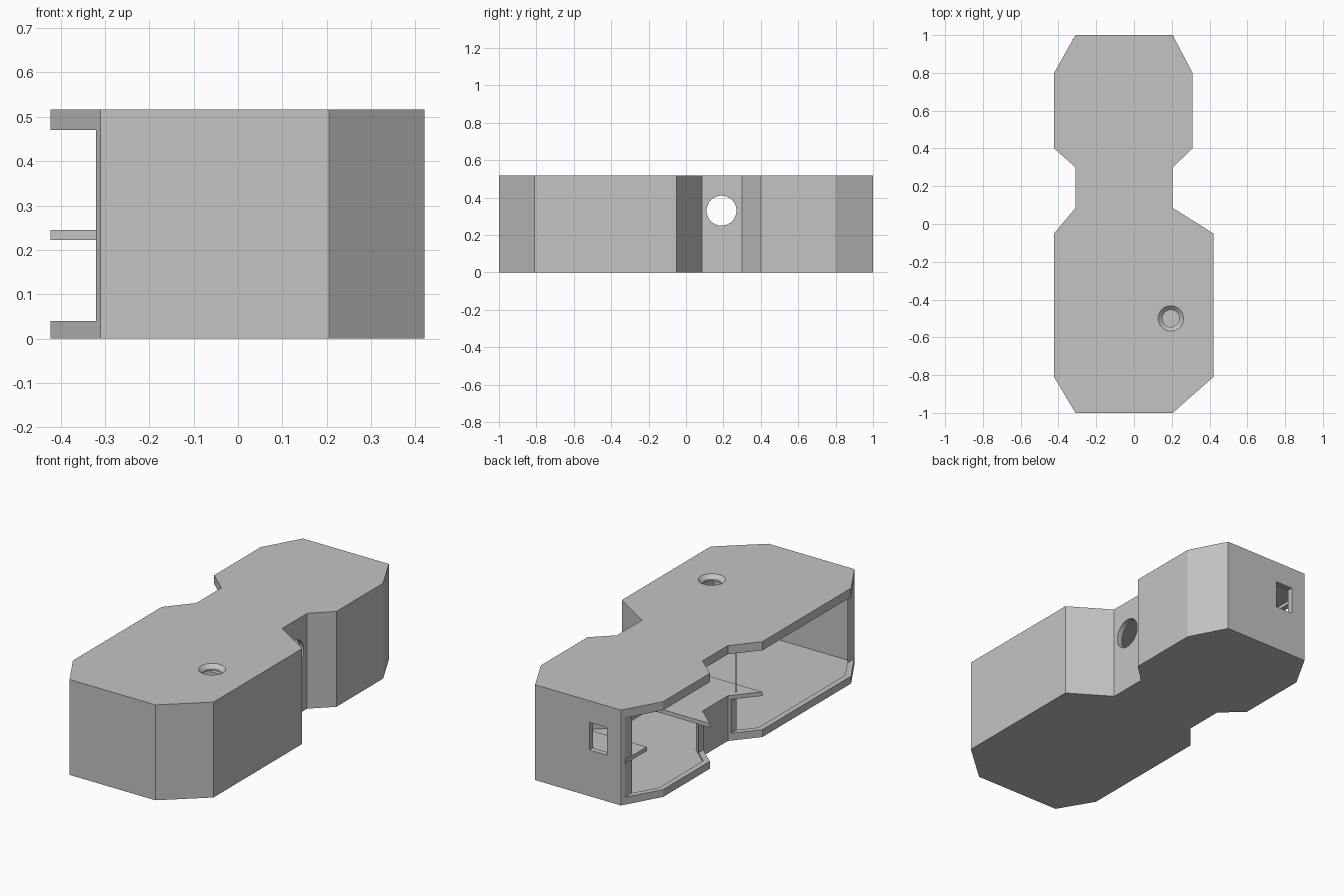
import bpy
import bmesh
import math
from mathutils import Vector, Matrix

cube = bpy.data.objects.get("Cube")
if cube:
    bpy.data.objects.remove(cube, do_unlink=True)

HEIGHT = 0.517
WALL = 0.03

grey = bpy.data.materials.new("plain grey")
grey.use_nodes = True
grey.diffuse_color = (0.55, 0.55, 0.55, 1)
grey.node_tree.nodes["Principled BSDF"].inputs["Base Color"].default_value = (0.55, 0.55, 0.55, 1)


def make_object(name, bm):
    bmesh.ops.recalc_face_normals(bm, faces=bm.faces[:])
    mesh = bpy.data.meshes.new(name)
    bm.to_mesh(mesh)
    bm.free()
    mesh.materials.append(grey)
    obj = bpy.data.objects.new(name, mesh)
    bpy.context.collection.objects.link(obj)
    return obj


def prism(name, points, low, high):
    """Extrude a plan outline from one height to another."""
    bm = bmesh.new()
    face = bm.faces.new([bm.verts.new((x, y, low)) for x, y in points])
    new = bmesh.ops.extrude_face_region(bm, geom=[face])["geom"]
    verts = [v for v in new if isinstance(v, bmesh.types.BMVert)]
    bmesh.ops.translate(bm, verts=verts, vec=(0, 0, high - low))
    return make_object(name, bm)


def box(name, x, y, z):
    return prism(name, [(x[0], y[0]), (x[1], y[0]), (x[1], y[1]), (x[0], y[1])], *z)


def cone(name, r1, r2, depth, matrix):
    bm = bmesh.new()
    bmesh.ops.create_cone(bm, cap_ends=True, segments=48, radius1=r1,
                          radius2=r2, depth=depth, matrix=matrix)
    return make_object(name, bm)


def inset(points, d):
    """Move every side of a clockwise outline inwards by d."""
    pts = [Vector(p) for p in points]
    result = []
    for i, p in enumerate(pts):
        a = (p - pts[i - 1]).normalized()
        b = (pts[(i + 1) % len(pts)] - p).normalized()
        n1, n2 = Vector((a.y, -a.x)), Vector((b.y, -b.x))
        result.append(p + (n1 + n2) * d / (1 + n1.dot(n2)))
    return result


def cut(target, cutter):
    cutter.hide_render = True
    mod = target.modifiers.new("cut", "BOOLEAN")
    mod.operation = "DIFFERENCE"
    mod.solver = "EXACT"
    mod.object = cutter
    bpy.context.view_layer.objects.active = target
    bpy.ops.object.modifier_apply(modifier=mod.name)
    bpy.data.objects.remove(cutter, do_unlink=True)


# Hollow case with a narrow waist
outline = [(-0.31, 1), (0.205, 1), (0.31, 0.8), (0.31, 0.4), (0.205, 0.3),
           (0.205, 0.085), (0.42, -0.05), (0.42, -0.81), (0.205, -1), (-0.31, -1),
           (-0.423, -0.81), (-0.423, -0.05), (-0.31, 0.085), (-0.31, 0.3),
           (-0.423, 0.4), (-0.423, 0.8)]
case = prism("case", outline, 0, HEIGHT)
cut(case, prism("cavity", inset(outline, WALL), WALL, HEIGHT - WALL))

# Open long side, and the opening above the waist shelf
cut(case, box("side_opening", (-0.6, -0.32), (-1.1, 1.1), (0.04, 0.47)))
cut(case, box("waist_opening", (-0.6, -0.27), (0.03, 0.35), (0.23, 0.47)))

# Round hole through the closed waist wall
cut(case, cone("cable_hole", 0.08, 0.08, 0.2,
               Matrix.Translation((0.2, 0.19, 0.33)) @ Matrix.Rotation(math.pi / 2, 4, "Y")))

# Small window in the back wall
cut(case, box("back_window", (-0.225, -0.12), (0.9, 1.1), (0.25, 0.40)))

# Countersunk hole in the roof
spot = (0.195, -0.5)
cut(case, cone("roof_hole", 0.045, 0.045, 0.2, Matrix.Translation((*spot, HEIGHT))))
cut(case, cone("roof_countersink", 0.045, 0.089, 0.04, Matrix.Translation((*spot, HEIGHT))))

# Shelf across the waist
prism("waist_shelf", [(-0.423, -0.05), (-0.31, 0.085), (-0.31, 0.3), (-0.423, 0.4),
                      (0.29, 0.4), (0.19, 0.3), (0.19, 0.085), (0.4, -0.05)],
      0.223, 0.245)

# Shelf behind the window
box("back_shelf", (-0.325, 0.2), (0.8, 0.98), (0.223, 0.245))
